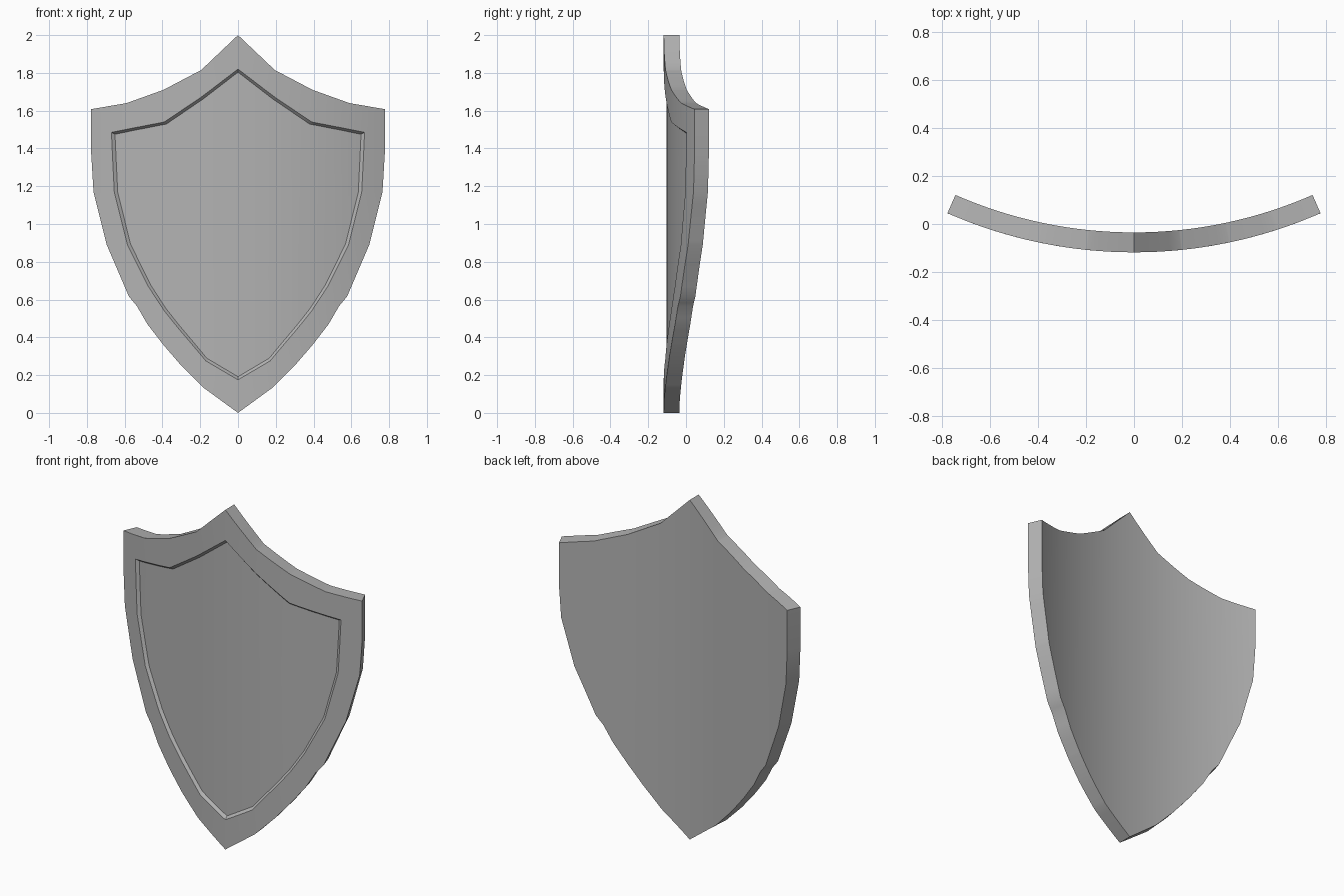
import bpy, bmesh, math
from mathutils import Matrix

if "Cube" in bpy.data.objects:
    bpy.data.objects.remove(bpy.data.objects["Cube"])

R = 1.933          # radius of the curved front
CY = 1.815         # y of the curve's axis
THICK = 0.083
RECESS = 0.016

# right half outlines (x, z), top to bottom: shield edge and recess border
outer = [(0, 2), (.195, 1.815), (.395, 1.71), (.59, 1.64), (.777, 1.608),
         (.777, 1.37), (.765, 1.17), (.695, .89), (.578, .617), (.535, .565), (.48, .47),
         (.395, .36), (.30, .25), (.185, .135), (0, 0)]
border = [(0, 1.82), (.19, 1.675), (.39, 1.54), (.55, 1.509), (.67, 1.485),
          (.664, 1.35), (.655, 1.17), (.585, .89), (.475, .67), (.433, .605), (.39, .54),
          (.317, .449), (.243, .362), (.17, .275), (0, .175)]
panel = [(x * .98, 1 + (z - 1) * .98) for x, z in border]

bm = bmesh.new()


def loop(points, depth):
    return [bm.verts.new((x, depth, z)) for x, z in points]


def strip(a, b):
    for i in range(len(a) - 1):
        bm.faces.new((a[i], a[i + 1], b[i + 1], b[i]))


# flat half shield: back, edge wall, rim, recess wall, recessed panel
back = loop(outer, THICK)
front = loop(outer, 0)
rim_in = loop(border, 0)
inset = loop(panel, RECESS)
strip(back, front)
strip(front, rim_in)
strip(rim_in, inset)
bm.faces.new(inset)
bm.faces.new(back)

# slice into vertical columns so the faces can follow the curve
for i in range(1, 16):
    bmesh.ops.bisect_plane(bm, geom=bm.verts[:] + bm.edges[:] + bm.faces[:], dist=1e-5,
                           plane_co=(i * .05, 0, 0), plane_no=(1, 0, 0))

# mirror to the left half
bmesh.ops.mirror(bm, geom=bm.verts[:] + bm.edges[:] + bm.faces[:],
                 matrix=Matrix.Identity(4), merge_dist=1e-4, axis='X')
bmesh.ops.remove_doubles(bm, verts=bm.verts[:], dist=1e-4)

# wrap around the vertical axis
for v in bm.verts:
    a = math.asin(v.co.x / R)
    r = R - v.co.y
    v.co.x, v.co.y = r * math.sin(a), CY - r * math.cos(a)
bmesh.ops.recalc_face_normals(bm, faces=bm.faces[:])

mesh = bpy.data.meshes.new("shield")
bm.to_mesh(mesh)
bm.free()
shield = bpy.data.objects.new("shield", mesh)
bpy.context.collection.objects.link(shield)

# dark grey metal
metal = bpy.data.materials.new("dark_metal")
metal.diffuse_color = (.45, .45, .45, 1)
metal.use_nodes = True
metal.node_tree.nodes["Principled BSDF"].inputs["Base Color"].default_value = metal.diffuse_color
mesh.materials.append(metal)

bpy.context.view_layer.objects.active = shield
shield.select_set(True)
bpy.ops.object.shade_smooth_by_angle(angle=math.radians(25))
